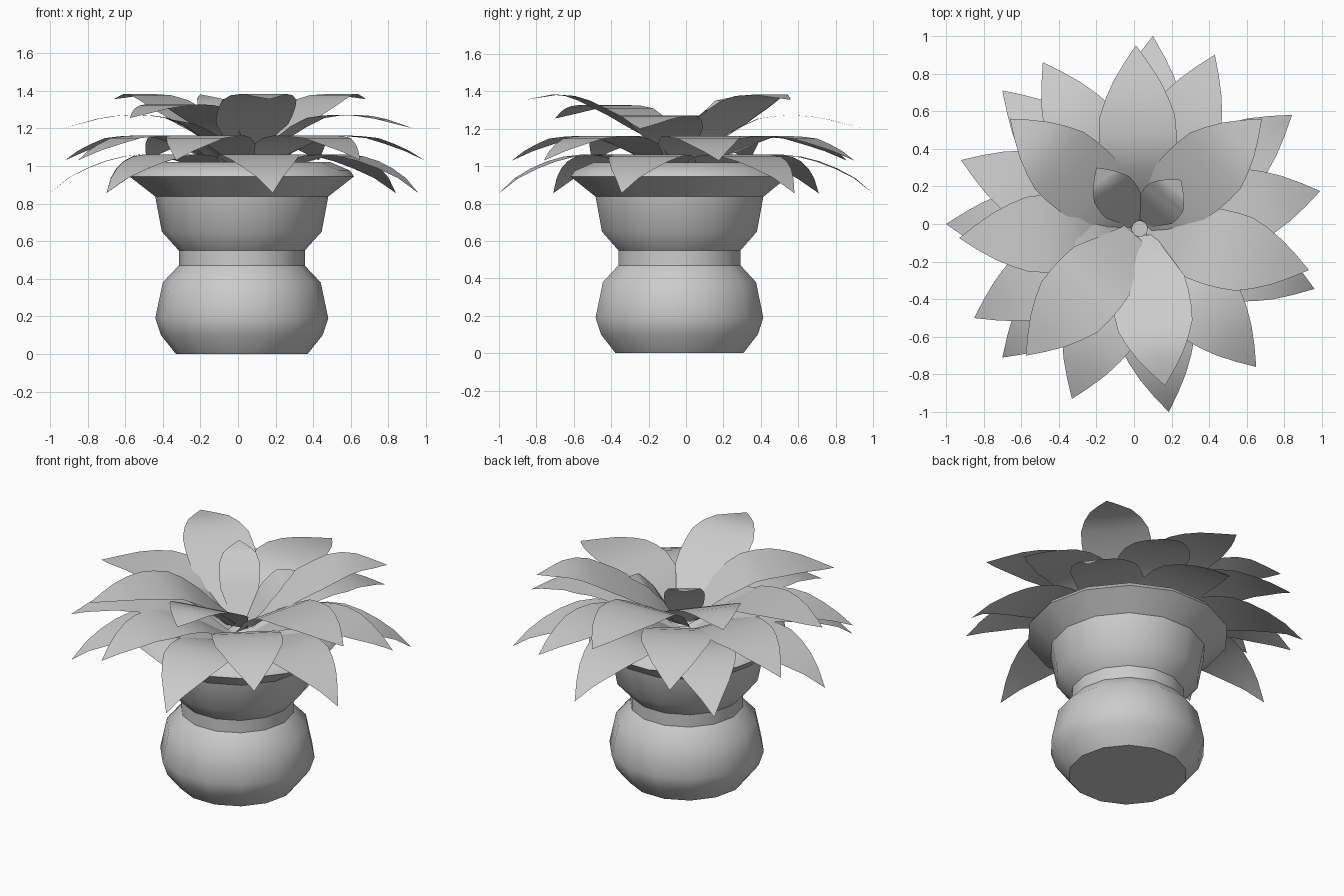
import bpy, bmesh, math
from mathutils import Vector

if "Cube" in bpy.data.objects:
    bpy.data.objects.remove(bpy.data.objects["Cube"])

CX, CY = 0.02, -0.035


def make_object(name, bm, angle):
    mesh = bpy.data.meshes.new(name)
    bm.to_mesh(mesh)
    bm.free()
    obj = bpy.data.objects.new(name, mesh)
    bpy.context.collection.objects.link(obj)
    bpy.ops.object.select_all(action='DESELECT')
    obj.select_set(True)
    bpy.context.view_layer.objects.active = obj
    bpy.ops.object.shade_smooth_by_angle(angle=math.radians(angle))
    return obj


def lathe(name, profile, sides):
    bm = bmesh.new()
    rings = []
    for r, z in profile:
        rings.append([bm.verts.new((CX + r * math.cos(2 * math.pi * i / sides),
                                    CY + r * math.sin(2 * math.pi * i / sides), z))
                      for i in range(sides)])
    for a, b in zip(rings, rings[1:]):
        for i in range(sides):
            j = (i + 1) % sides
            bm.faces.new((a[i], a[j], b[j], b[i]))
    bm.faces.new(rings[0][::-1])
    bm.faces.new(rings[-1])
    return make_object(name, bm, 32)


def sample(points, t):
    for (t0, v0), (t1, v1) in zip(points, points[1:]):
        if t <= t1:
            return v0 + (v1 - v0) * (t - t0) / (t1 - t0)
    return points[-1][1]


# Half width of every leaf along its length
WIDTH = [(0, .07), (.15, .13), (.3, .195), (.45, .21), (.6, .2), (.75, .15), (.87, .085), (1, 0)]
STEPS = [0, .1, .2, .3, .4, .5, .6, .7, .8, .9, 1]


def leaf(name, tip, arch, scale=1.0):
    root = Vector((CX + .01, CY + .01, 0))
    way = Vector((tip[0], tip[1], 0)) - root
    side = Vector((-way.y, way.x, 0)).normalized()
    root = root + way.normalized() * .04
    way = Vector((tip[0], tip[1], 0)) - root
    bm = bmesh.new()
    rows = []
    for t in STEPS:
        p = root + way * t
        p.z = sample(arch, t)
        w = sample(WIDTH, t) * scale
        if t == 1:
            rows.append([bm.verts.new(p)])
        else:
            rows.append([bm.verts.new(p + side * w * k) for k in (-1, 0, 1)])
    for a, b in zip(rows, rows[1:]):
        for k in range(2):
            if len(b) == 1:
                bm.faces.new((a[k], b[0], a[k + 1]))
            else:
                bm.faces.new((a[k], b[k], b[k + 1], a[k + 1]))
    bmesh.ops.recalc_face_normals(bm, faces=bm.faces)
    if sum(f.normal.z for f in bm.faces) < 0:
        bmesh.ops.reverse_faces(bm, faces=bm.faces)
    make_object(name, bm, 60)


# Pot with pinched waist and flared rim
lathe("pot", [(.35, 0), (.43, .1), (.46, .19), (.42, .38), (.335, .47), (.335, .55),
              (.425, .65), (.46, .837), (.597, .944), (.575, .975), (.47, 1.02),
              (.41, 1.02), (.37, .93)], 14)

# Leaf tiers from the lowest to the highest: arch heights, then tip positions
low = [(0, .92), (.2, 1.0), (.35, 1.05), (.47, 1.065), (.65, 1.045), (.87, .96), (1, .855)]
middle = [(0, .95), (.25, 1.1), (.4, 1.15), (.52, 1.165), (.7, 1.148), (.87, 1.095), (1, 1.03)]
upper = [(0, 1.0), (.25, 1.19), (.4, 1.255), (.55, 1.275), (.75, 1.262), (1, 1.2)]
top = [(0, 1.02), (.15, 1.15), (.4, 1.27), (.65, 1.37), (.78, 1.385), (1, 1.355)]
tiers = {
    "low_leaf": (low, [(.1, 1), (.84, .58), (.96, -.345), (.185, -1), (-.7, -.71), (-1, 0), (-.7, .71)]),
    "middle_leaf": (middle, [(.99, .175), (.43, .9), (-.485, .86), (-.92, .34), (-.85, -.5),
                             (-.33, -.93), (.65, -.76)]),
    "upper_leaf": (upper, [(.93, -.245), (.01, .95), (-.93, -.075)]),
    "top_leaf": (top, [(.68, .56), (-.66, .56), (.165, -.86)]),
}
for name, (arch, tips) in tiers.items():
    for i, tip in enumerate(tips):
        leaf(f"{name}_{i + 1}", tip, arch)
leaf("upper_leaf_4", (-.575, -.7), [(t, z + .055) for t, z in upper])

# Small young leaves in the centre
for i, (tip, z) in enumerate([((-.2, .3), 1.38), ((.25, .235), 1.33), ((-.37, -.21), 1.25)]):
    leaf(f"centre_leaf_{i + 1}", tip, [(0, 1.02), (.4, 1.02 + (z - 1.02) * .6), (.7, z - .03), (1, z)], .58)
